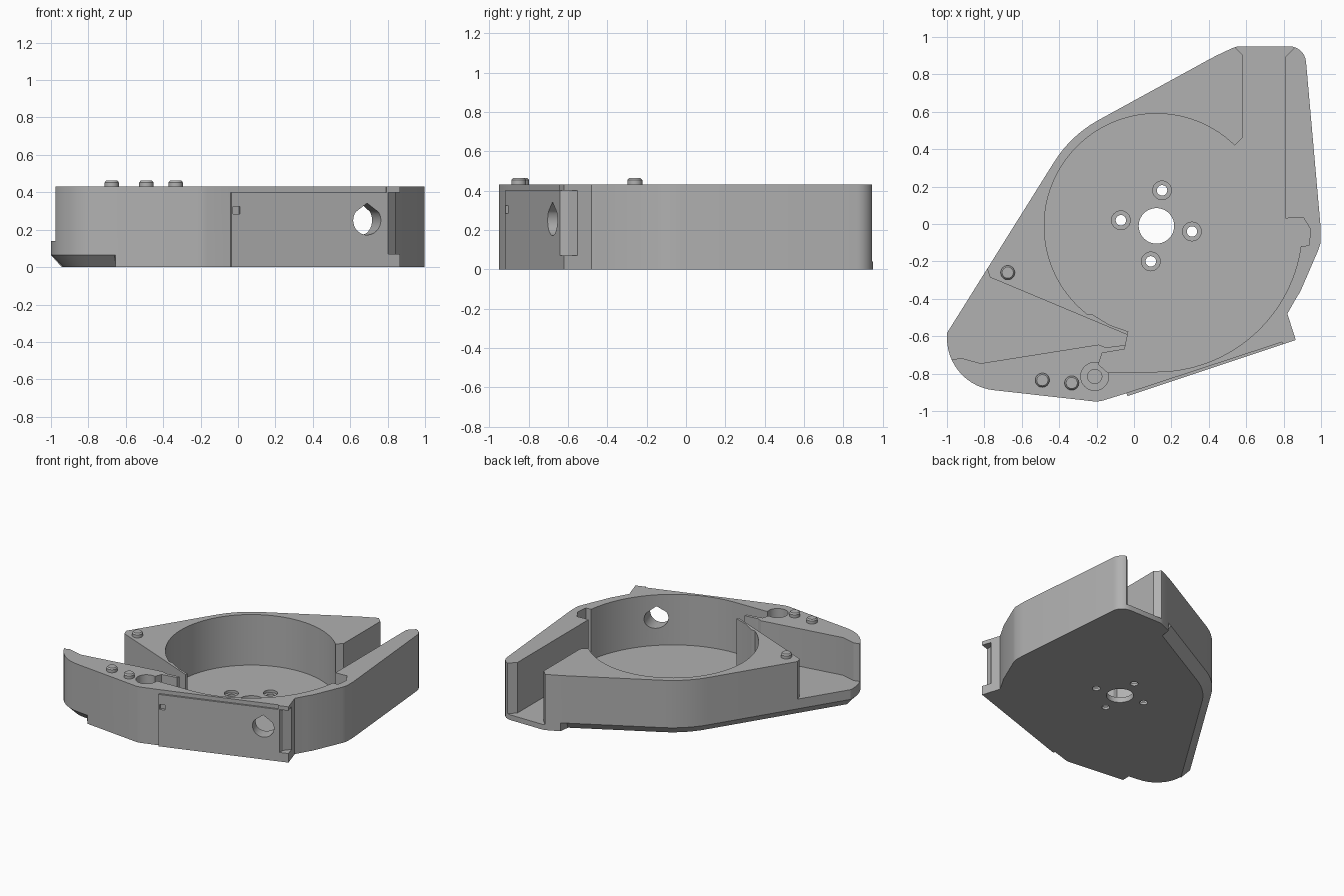
import bpy, bmesh, math
from mathutils import Matrix, Vector

if "Cube" in bpy.data.objects:
    bpy.data.objects.remove(bpy.data.objects["Cube"])

TOP, FLOOR, EXIT_FLOOR = 0.43, 0.04, 0.14
C = (0.12, -0.01)                      # centre of the round chamber

grey = bpy.data.materials.new("plain grey")
grey.diffuse_color = (0.44, 0.44, 0.44, 1)
grey.use_nodes = True
grey.node_tree.nodes["Principled BSDF"].inputs["Base Color"].default_value = grey.diffuse_color


def arc(cx, cy, r, a0, a1, n):
    return [(cx + r * math.cos(math.radians(a0 + (a1 - a0) * i / n)),
             cy + r * math.sin(math.radians(a0 + (a1 - a0) * i / n))) for i in range(n + 1)]


def loft(name, rings):
    """Solid made from stacked rings of equal point count."""
    bm = bmesh.new()
    vs = [[bm.verts.new(p) for p in ring] for ring in rings]
    n = len(vs[0])
    for a, b in zip(vs, vs[1:]):
        for i in range(n):
            j = (i + 1) % n
            bm.faces.new((a[i], a[j], b[j], b[i]))
    bm.faces.new(vs[0])
    bm.faces.new(vs[-1])
    bmesh.ops.recalc_face_normals(bm, faces=bm.faces)
    me = bpy.data.meshes.new(name)
    bm.to_mesh(me)
    bm.free()
    me.materials.append(grey)
    ob = bpy.data.objects.new(name, me)
    bpy.context.collection.objects.link(ob)
    return ob


def prism(name, pts, z0, z1):
    return loft(name, [[(x, y, z) for x, y in pts] for z in (z0, z1)])


def disc(x, y, r, n=40):
    return arc(x, y, r, 0, 360 - 360 / n, n - 1)


def select(ob):
    bpy.ops.object.select_all(action='DESELECT')
    ob.select_set(True)
    bpy.context.view_layer.objects.active = ob


def cut(body, cutter):
    cutter.hide_render = True
    mod = body.modifiers.new("cut", 'BOOLEAN')
    mod.operation, mod.solver, mod.object = 'DIFFERENCE', 'EXACT', cutter
    select(body)
    bpy.ops.object.modifier_apply(modifier=mod.name)
    bpy.data.objects.remove(cutter)


# housing outline, clockwise; the middle stretch has a bevelled bottom edge
plain = [(0.525, 0.94), (0.555, 0.95)] + arc(0.83, 0.86, 0.09, 90, 5, 8) + [
    (0.998, -0.02), (0.998, -0.10), (0.985, -0.14), (0.89, -0.36), (0.865, -0.40),
    (0.82, -0.48), (0.865, -0.62), (-0.035, -0.92), (-0.04, -0.905),
    (-0.17, -0.945), (-0.2, -0.95), (-0.655, -0.899)]
bevelled = ([(-0.66, -0.8985)] + arc(-0.72, -0.61, 0.28, 264, 174, 14)
            + arc(C[0], C[1], 0.645, 148, 119, 8) + [(0.40, 0.879)])
outline = plain + bevelled + [(0.44, 0.90)]
flags = [0] * len(plain) + [1] * len(bevelled) + [0]
bottom = []
for i, (x, y) in enumerate(outline):
    a, b = Vector(outline[i - 1]), Vector(outline[(i + 1) % len(outline)])
    d = (b - a).normalized() * 0.065 * flags[i]
    bottom.append((x + d.y, y - d.x, 0))
housing = loft("housing", [bottom, [(x, y, 0.065) for x, y in outline],
                           [(x, y, TOP) for x, y in outline]])

# round chamber that widens into the rear channel
chamber = ([(0.53, 1.1), (0.53, 0.955), (0.58, 0.905), (0.58, 0.46)]
           + arc(C[0], C[1], 0.6, 45.7, 232, 56)
           + [(-0.22, -0.485), (-0.13, -0.54), (-0.03, -0.575), (-0.05, -0.67),
              (-0.17, -0.69), (-0.19, -0.75), (-0.14, -0.795)]
           + arc(C[0], C[1], 0.78, -88, -8, 30)
           + [(0.935, -0.115), (0.945, -0.03), (0.905, 0.035), (0.81, 0.03),
              (0.81, 0.895), (0.86, 0.945), (0.86, 1.1)])
cut(housing, prism("chamber_cutter", chamber, FLOOR, 0.6))

# side channel with a higher floor
side = [(-1.2, -0.24), (-0.785, -0.24), (-0.77, -0.285), (-0.03, -0.595), (0.02, -0.61),
        (0.02, -0.65), (-0.07, -0.65), (-0.15, -0.66), (-0.19, -0.645),
        (-0.82, -0.745), (-0.93, -0.715), (-0.96, -0.725), (-1.2, -0.725)]
cut(housing, prism("side_channel_cutter", side, EXIT_FLOOR, 0.6))

# pivot well
cut(housing, prism("well_cutter", disc(-0.21, -0.815, 0.075), 0.13, 0.6))
cut(housing, prism("well_hole_cutter", disc(-0.21, -0.815, 0.038), 0.05, 0.6))

# centre hole and four stepped screw holes
cut(housing, prism("centre_cutter", disc(C[0], C[1], 0.095), -0.1, 0.2))
for x, y in ((-0.07, 0.02), (0.15, 0.18), (0.31, -0.04), (0.09, -0.2)):
    cut(housing, prism("screw_cutter", disc(x, y, 0.028, 24), -0.1, 0.2))
    cut(housing, prism("screw_head_cutter", disc(x, y, 0.05, 32), 0.02, 0.2))

# step above the front plate and slotted corner
cut(housing, prism("step_cutter", [(-0.04, -0.905), (0.79, -0.632), (0.81, -0.72), (0, -1.05)], 0.40, 0.6))
cut(housing, prism("slot_cutter", [(0.80, -0.7), (0.805, -0.60), (0.843, -0.55),
                                   (0.95, -0.55), (0.95, -0.7)], 0.07, 0.40))

# teardrop hole and small square notch, square to the front plate
u = Vector((0.9, 0.3, 0)).normalized()
n = Vector((u.y, -u.x, 0))


def on_plate(ob, x, z):
    p = Vector((x, -0.92 + (x + 0.035) / 3, z))
    ob.matrix_world = Matrix(((u.x, 0, n.x, p.x), (u.y, 0, n.y, p.y), (0, 1, 0, p.z), (0, 0, 0, 1)))
    bpy.context.view_layer.update()
    return ob


drop = arc(0, 0, 0.078, 145, 395, 32) + [(0, 0.092)]
cut(housing, on_plate(prism("drop_cutter", drop, -0.3, 0.06), 0.69, 0.25))
cut(housing, on_plate(prism("notch_cutter", [(-.02, -.02), (.02, -.02), (.02, .02), (-.02, .02)],
                            -0.02, 0.03), -0.008, 0.305))

# locating pins with bevelled tops
pins = []
for x, y in ((-0.675, -0.26), (-0.49, -0.835), (-0.333, -0.85)):
    pins.append(loft("locating_pin", [[(px, py, z) for px, py in disc(x, y, r, 32)]
                     for r, z in ((0.038, TOP - 0.01), (0.038, 0.453), (0.03, 0.463))]))

for ob in [housing] + pins:
    select(ob)
    bpy.ops.object.shade_smooth_by_angle(angle=math.radians(25))
